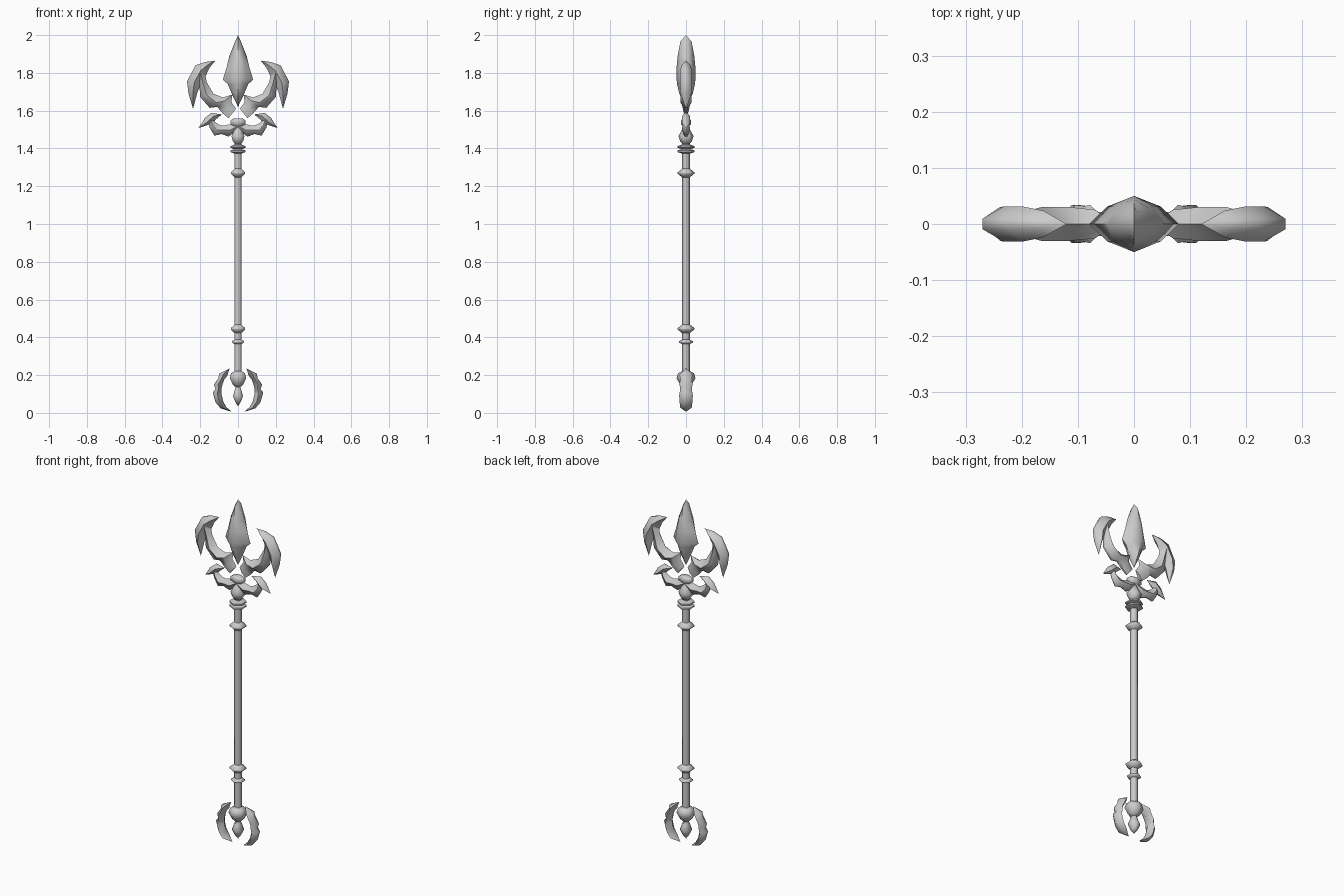
import bpy
import bmesh
from math import sin, cos, tau, radians, hypot

default_cube = bpy.data.objects.get("Cube")
if default_cube:
    bpy.data.objects.remove(default_cube)

# Single metal colour
metal = bpy.data.materials.new("grey metal")
metal.use_nodes = True
grey = (0.6, 0.6, 0.6, 1)
metal.diffuse_color = grey
metal.node_tree.nodes["Principled BSDF"].inputs["Base Color"].default_value = grey


def loft(name, sections, smooth_angle=60, mirrored=False):
    """Skin a list of equally sized closed sections and cap the ends."""
    bm = bmesh.new()
    loops = [[bm.verts.new(point) for point in section] for section in sections]
    count = len(loops[0])
    for low, high in zip(loops, loops[1:]):
        for i in range(count):
            j = (i + 1) % count
            bm.faces.new((low[i], low[j], high[j], high[i]))
    bm.faces.new(loops[0])
    bm.faces.new(loops[-1])
    bmesh.ops.remove_doubles(bm, verts=bm.verts, dist=0.0005)
    bmesh.ops.recalc_face_normals(bm, faces=bm.faces)
    mesh = bpy.data.meshes.new(name)
    bm.to_mesh(mesh)
    bm.free()
    mesh.materials.append(metal)
    part = bpy.data.objects.new(name, mesh)
    bpy.context.collection.objects.link(part)
    bpy.ops.object.select_all(action="DESELECT")
    part.select_set(True)
    bpy.context.view_layer.objects.active = part
    bpy.ops.object.shade_smooth_by_angle(angle=radians(smooth_angle))
    if mirrored:
        mirror = part.modifiers.new("both sides", "MIRROR")
        mirror.use_mirror_merge = False


def turned(name, profile, depth=1):
    """Six-sided lathe of radius and height pairs, with a corner to the front."""
    angles = [tau * i / 6 - tau / 4 for i in range(6)]
    loft(name, [[(r * cos(a), r * depth * sin(a), z) for a in angles]
                for r, z in profile], 65)


def ring(name, z, radius, half_height, rim=0.004):
    core = 0.016
    turned(name, [(core, z - half_height), (radius, z - rim),
                  (radius, z + rim), (core, z + half_height)])


def horn(name, rows, thickness, full_width=0.05, root=1):
    """Ridged blade between an inner and an outer edge, on both sides.
    A root below one thins the first few sections."""
    sections = []
    for i, (xi, zi, xo, zo) in enumerate(rows):
        t = thickness * min(1, hypot(xo - xi, zo - zi) / full_width)
        t *= min(1, root + i * 0.25)
        xm, zm = (xi + xo) / 2, (zi + zo) / 2
        e = t * 0.3
        sections.append([(xi, 0, zi), (xm, -t, zm), (xo, -e, zo),
                         (xo, e, zo), (xm, t, zm)])
    loft(name, sections, mirrored=True)


# Shaft and its collars
turned("shaft", [(0.02, 0.2), (0.02, 1.45)])
ring("upper_collar", 1.27, 0.044, 0.026)
ring("neck_ring_lower", 1.385, 0.046, 0.014)
ring("neck_ring_upper", 1.408, 0.046, 0.014)
ring("lower_collar", 0.445, 0.044, 0.026)
ring("lower_ring", 0.376, 0.036, 0.014)

# Neck knob and bead under the head
turned("neck_knob", [(0.016, 1.42), (0.032, 1.44), (0.04, 1.465),
                     (0.026, 1.49), (0.01, 1.525)])
turned("head_bead", [(0.008, 1.505), (0.046, 1.53), (0.044, 1.55),
                     (0.03, 1.558)], 0.6)

# Pommel knob and hanging drop
turned("pommel_knob", [(0.012, 0.135), (0.032, 0.15), (0.05, 0.185),
                       (0.042, 0.21), (0.019, 0.222)])
turned("pommel_drop", [(0, 0.035), (0.018, 0.06), (0.031, 0.09),
                       (0.02, 0.12), (0.012, 0.145)], 1.2)

# Central spearhead, thickest along its middle ridge
spear_rows = [(2, 0, 0), (1.965, 0.016, 0.03), (1.89, 0.046, 0.044),
              (1.83, 0.06, 0.05), (1.765, 0.08, 0.05), (1.74, 0.054, 0.047),
              (1.69, 0.033, 0.036), (1.62, 0, 0)]
outline = [(1, 0), (0.6, 0.62), (0, 1), (-0.6, 0.62),
           (-1, 0), (-0.6, -0.62), (0, -1), (0.6, -0.62)]
loft("spearhead", [[(w * u, d * v, z) for u, v in outline]
                   for z, w, d in spear_rows])

# Large side wings: curved arm and hooked end
horn("wing_arm", [
    (0.01, 1.61, 0.05, 1.56), (0.035, 1.645, 0.08, 1.585),
    (0.03, 1.685, 0.11, 1.62), (0.08, 1.67, 0.15, 1.615),
    (0.13, 1.69, 0.2, 1.672), (0.165, 1.75, 0.205, 1.74),
    (0.175, 1.8, 0.22, 1.79)], 0.03, root=0.35)
horn("wing_hook", [
    (0.12, 1.865, 0.12, 1.865), (0.152, 1.825, 0.172, 1.858),
    (0.17, 1.785, 0.225, 1.84), (0.195, 1.742, 0.27, 1.755),
    (0.214, 1.7, 0.262, 1.69), (0.238, 1.61, 0.238, 1.61)], 0.031)

# Small wings below them
horn("small_wing_arm", [
    (0, 1.54, 0, 1.5), (0.035, 1.53, 0.05, 1.463),
    (0.08, 1.52, 0.088, 1.476), (0.1, 1.526, 0.125, 1.468),
    (0.122, 1.54, 0.15, 1.51), (0.13, 1.56, 0.16, 1.55)], 0.022)
horn("small_wing_hook", [
    (0.085, 1.58, 0.085, 1.58), (0.118, 1.553, 0.142, 1.588),
    (0.132, 1.535, 0.175, 1.562), (0.155, 1.526, 0.188, 1.54),
    (0.21, 1.508, 0.21, 1.508)], 0.022, 0.04)

# Serrated claws around the pommel
horn("pommel_claw", [
    (0.045, 0.235, 0.045, 0.235), (0.056, 0.198, 0.1, 0.208),
    (0.073, 0.176, 0.104, 0.184), (0.083, 0.148, 0.127, 0.15),
    (0.088, 0.124, 0.119, 0.126), (0.087, 0.1, 0.134, 0.108),
    (0.078, 0.06, 0.119, 0.056), (0.062, 0.032, 0.092, 0.024),
    (0.035, 0.006, 0.035, 0.006)], 0.034, 0.034)
